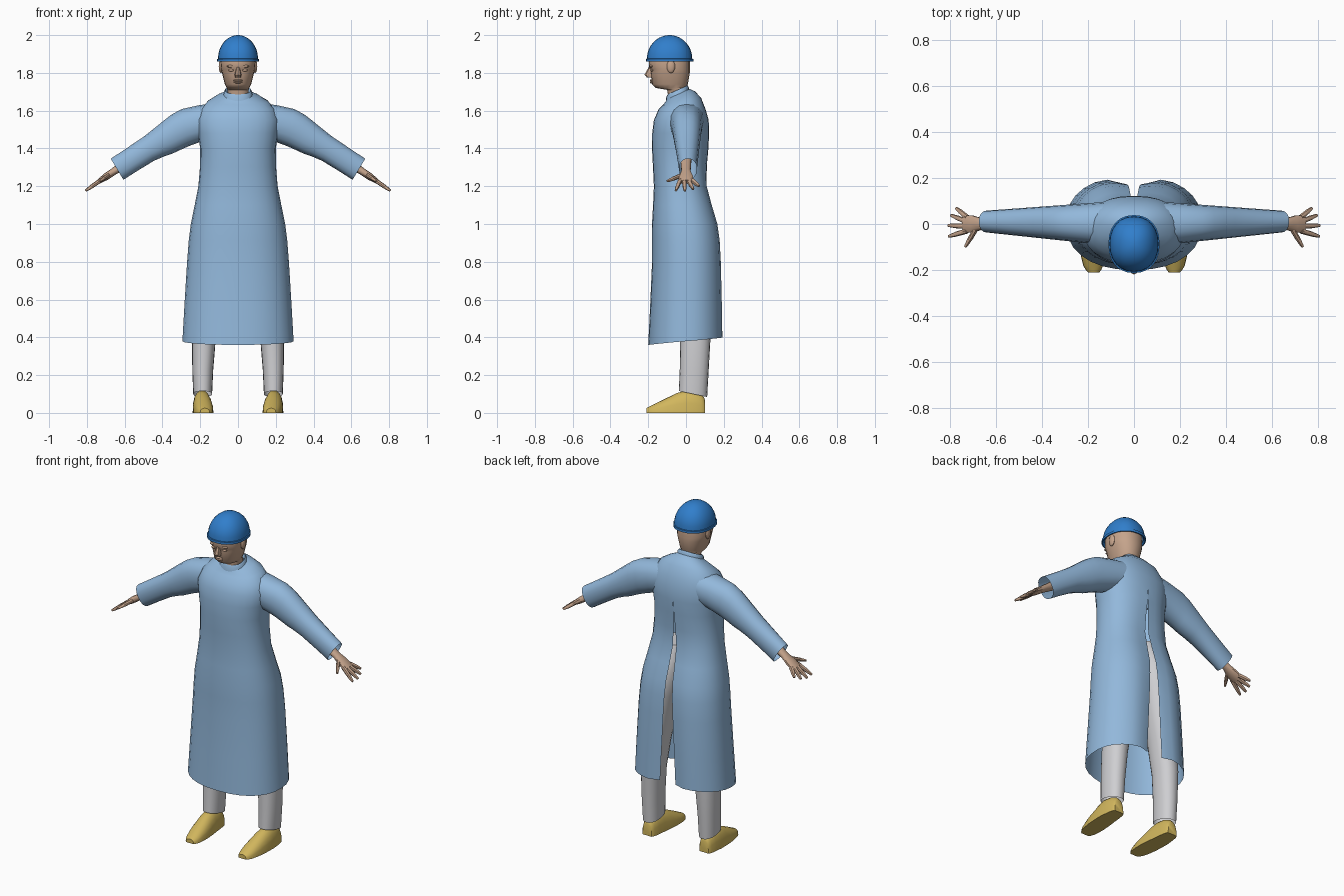
import bpy, bmesh
from math import sin, cos, asin, pi, exp, radians
from mathutils import Vector

cube = bpy.data.objects.get("Cube")
if cube:
    bpy.data.objects.remove(cube)


def material(name, red, green, blue):
    mat = bpy.data.materials.new(name)
    mat.use_nodes = True
    colour = (red, green, blue, 1)
    mat.diffuse_color = colour
    mat.node_tree.nodes["Principled BSDF"].inputs["Base Color"].default_value = colour
    return mat


GOWN = material("pale blue cloth", 0.29, 0.48, 0.71)
CAP = material("strong blue", 0.03, 0.21, 0.6)
SKIN = material("skin", 0.56, 0.37, 0.26)
TROUSER = material("light grey cloth", 0.62, 0.62, 0.64)
SHOE = material("mustard yellow", 0.64, 0.47, 0.11)


def finish(name, bm, mat):
    bmesh.ops.remove_doubles(bm, verts=bm.verts, dist=0.0002)
    bmesh.ops.recalc_face_normals(bm, faces=bm.faces)
    mesh = bpy.data.meshes.new(name)
    bm.to_mesh(mesh)
    bm.free()
    mesh.materials.append(mat)
    obj = bpy.data.objects.new(name, mesh)
    bpy.context.collection.objects.link(obj)
    bpy.ops.object.select_all(action='DESELECT')
    obj.select_set(True)
    bpy.context.view_layer.objects.active = obj
    bpy.ops.object.shade_smooth_by_angle(angle=radians(40))


def loft(name, rings, mat, closed=True, start=False, end=False):
    """Skin a list of equal-length point rings."""
    bm = bmesh.new()
    rows = [[bm.verts.new(point) for point in ring] for ring in rings]
    count = len(rows[0])
    for low, high in zip(rows, rows[1:]):
        for i in range(count if closed else count - 1):
            j = (i + 1) % count
            bm.faces.new((low[i], low[j], high[j], high[i]))
    if start:
        bm.faces.new(rows[0])
    if end:
        bm.faces.new(rows[-1])
    finish(name, bm, mat)


def smooth(keys, steps=2):
    """Fill in stations between key stations along a smooth curve."""
    keys = [Vector(key) for key in keys]
    last = len(keys) - 1
    result = []
    for i in range(last):
        a, b = keys[i], keys[i + 1]
        slope_a = (b - keys[max(i - 1, 0)]) / 2
        slope_b = (keys[min(i + 2, last)] - a) / 2
        for k in range(steps):
            t = k / steps
            ease = t * t * (3 - 2 * t)
            result.append(a * (1 - ease) + b * ease
                          + slope_a * t * (1 - t) ** 2 - slope_b * t * t * (1 - t))
    return result + [keys[last]]


def power(value, exponent):
    return abs(value) ** exponent * (1 if value >= 0 else -1)


def oval(centre, u, v, count=16, exponent=0.9):
    """Rounded ring about a centre with half axes u and v."""
    centre, u, v = Vector(centre), Vector(u), Vector(v)
    angles = [2 * pi * i / count for i in range(count)]
    return [centre + u * power(cos(a), exponent) + v * power(sin(a), exponent)
            for a in angles]


def level(z, half_width, front, back, x=0, tilt=0, count=20):
    """Roughly horizontal ring, tipped backwards by tilt."""
    depth = (back - front) / 2
    return oval((x, (front + back) / 2, z), (half_width, 0, 0),
                (0, depth, depth * tilt), count)


def gown_ring(z, half_width, front, back, count=28, exponent=0.88):
    """Ring that opens at the back below the slit top and rises at the nape."""
    middle, depth = (front + back) / 2, (back - front) / 2
    gap = 0.05 * max(0, 1.43 - z)
    tilt = 6 * max(0, z - 1.62)
    drop = 0.04 * max(0, 2 * (0.9 - z))
    begin = asin((gap / half_width) ** (1 / exponent))
    ring = []
    for i in range(count + 1):
        angle = begin + 2 * (pi - begin) * i / count
        x = half_width * power(sin(angle), exponent)
        y = depth * power(cos(angle), exponent)
        height = z + tilt * y - drop * (1 - cos(angle)) / 2
        if y > 0:
            y -= gap * exp(-(x / 0.08) ** 2)
        ring.append((x, middle + y, height))
    return ring


def arch(y, half_width, top, x, count=10):
    """Flat-bottomed shoe section."""
    angles = [pi * i / count for i in range(count + 1)]
    return [(x + half_width * cos(a), y, top * max(sin(a), 0) ** 0.7) for a in angles]


def ball(name, place, size, mat):
    bm = bmesh.new()
    bmesh.ops.create_uvsphere(bm, u_segments=12, v_segments=8, radius=1)
    bmesh.ops.scale(bm, vec=size, verts=bm.verts)
    bmesh.ops.translate(bm, vec=place, verts=bm.verts)
    finish(name, bm, mat)


def finger(name, side, x, y, angle, reach):
    """Tapered straight finger fanned out across the sloping hand."""
    base = Vector((side * x, y, arm_height(x)))
    along = Vector((side * 0.82 * cos(angle), sin(angle), -0.57 * cos(angle)))
    across = Vector((-side * 0.82 * sin(angle), cos(angle), 0.57 * sin(angle)))
    normal = along.cross(across)
    rings = []
    for part in (0, 0.6, 0.9, 1):
        radius = 0.012 * (1 - part ** 3 / 2)
        rings.append(oval(base + along * reach * part, across * radius,
                          normal * radius, 8))
    loft(name, rings, SKIN, start=True, end=True)


def arm_height(x):
    """Height of the forearm and hand line."""
    return 1.29 - 0.67 * (x - 0.64)


# Gown body: z, half width, front y, back y
loft("gown_body", [gown_ring(*key) for key in smooth((
    (0.4, 0.295, -0.2, 0.21), (0.8, 0.27, -0.18, 0.2), (1, 0.25, -0.18, 0.18),
    (1.2, 0.21, -0.17, 0.12), (1.4, 0.2, -0.18, 0.12), (1.55, 0.22, -0.17, 0.12),
    (1.65, 0.16, -0.12, 0.08), (1.69, 0.07, -0.1, 0.02)))], GOWN, closed=False)

# Folded stand-up collar: z and outward offset
loft("collar", [level(z, 0.06 + out, -0.09 - out, out, tilt=0.45) for z, out in (
    (1.67, 0.018), (1.7, 0.014), (1.71, 0.008), (1.69, 0))], GOWN)

# Neck and head: z, half width, front y, back y
loft("head", [level(*key) for key in (
    (1.65, 0.056, -0.09, 0), (1.71, 0.056, -0.1, 0), (1.72, 0.06, -0.16, 0),
    (1.74, 0.07, -0.18, 0.01), (1.8, 0.085, -0.187, 0.02), (1.82, 0.09, -0.19, 0.02),
    (1.83, 0.09, -0.197, 0.02), (1.87, 0.094, -0.195, 0.02), (1.92, 0.08, -0.17, 0))],
    SKIN, start=True, end=True)
loft("nose", [level(z, half_width, front, -0.16, count=8) for z, half_width, front in (
    (1.83, 0.009, -0.198), (1.79, 0.018, -0.22), (1.776, 0.015, -0.207))],
    SKIN, start=True, end=True)
for label, z in (("upper_lip", 1.76), ("lower_lip", 1.75)):
    ball(label, (0, -0.182, z), (0.024, 0.01, 0.006), SKIN)

# Cap: turned-in rim, then a dome by quarter circle
profile = [(1.87, 0.92), (1.86, 1), (1.86, 1.05), (1.874, 1.05)]
for i in range(9):
    angle = i * pi / 17
    profile.append((1.875 + 0.125 * sin(angle), cos(angle)))
loft("cap", [level(z, 0.106 * size, -0.087 - 0.12 * size, 0.12 * size - 0.087, count=24)
             for z, size in profile], CAP, end=True)

for name, side in (("left_", 1), ("right_", -1)):
    # Sleeve: x, z, half height, leaning further towards the cuff
    sleeve = []
    for x, z, half in smooth(((0.13, 1.55, 0.09), (0.28, 1.51, 0.1), (0.37, 1.46, 0.09),
                              (0.47, 1.4, 0.07), (0.64, 1.29, 0.065))):
        lean = x - 0.1
        sleeve.append(oval((side * x, x / 60, z),
                           (side * half * sin(lean), 0, half * cos(lean)),
                           (0, 0.105 - 0.09 * x, 0)))
    loft(name + "sleeve", sleeve, GOWN)

    # Wrist and palm: x, half thickness, half breadth
    loft(name + "palm", [oval((side * x, 0, arm_height(x)),
                              (side * thick / 2, 0, thick * 0.8), (0, broad, 0), 10)
                         for x, thick, broad in (
        (0.56, 0.03, 0.03), (0.66, 0.02, 0.025), (0.7, 0.02, 0.038), (0.74, 0.012, 0.041))],
        SKIN, start=True, end=True)

    # Fingers fan out by a steady angle
    for i, (label, reach) in enumerate((("index_finger", 0.1), ("middle_finger", 0.1),
                                        ("ring_finger", 0.09), ("little_finger", 0.07))):
        finger(name + label, side, 0.725, 0.02 * i - 0.03, 0.28 * i - 0.24, reach)
    finger(name + "thumb", side, 0.68, -0.01, -0.95, 0.11)

    # Trouser leg: z, x, y, half width, half depth
    leg = smooth(((0.1, 0.187, 0.037, 0.05, 0.075), (0.4, 0.18, 0.05, 0.063, 0.08),
                  (0.75, 0.13, 0.05, 0.08, 0.095), (1, 0.09, 0.035, 0.095, 0.12),
                  (1.18, 0.08, 0, 0.08, 0.08)))
    loft(name + "trouser_leg", [level(z, wide, y - deep, y + deep, side * x,
                                      -1.4 * max(0, 0.25 - z))
                                for z, x, y, wide, deep in leg], TROUSER, end=True)

    # Shoe: y, half width, top height
    shoe = smooth(((0.1, 0.03, 0.07), (0.08, 0.04, 0.1), (0, 0.05, 0.12),
                   (-0.1, 0.053, 0.08), (-0.18, 0.043, 0.04), (-0.21, 0.025, 0.025)))
    loft(name + "shoe", [arch(y, wide, top, side * (0.19 + 0.07 * min(0, y)))
                         for y, wide, top in shoe], SHOE, start=True, end=True)

    # Face details
    ball(name + "ear", (side * 0.091, -0.08, 1.834), (0.011, 0.022, 0.035), SKIN)
    ball(name + "eye", (side * 0.035, -0.18, 1.814), (0.016, 0.009, 0.007), SKIN)
    ball(name + "brow", (side * 0.037, -0.183, 1.835), (0.022, 0.011, 0.007), SKIN)
